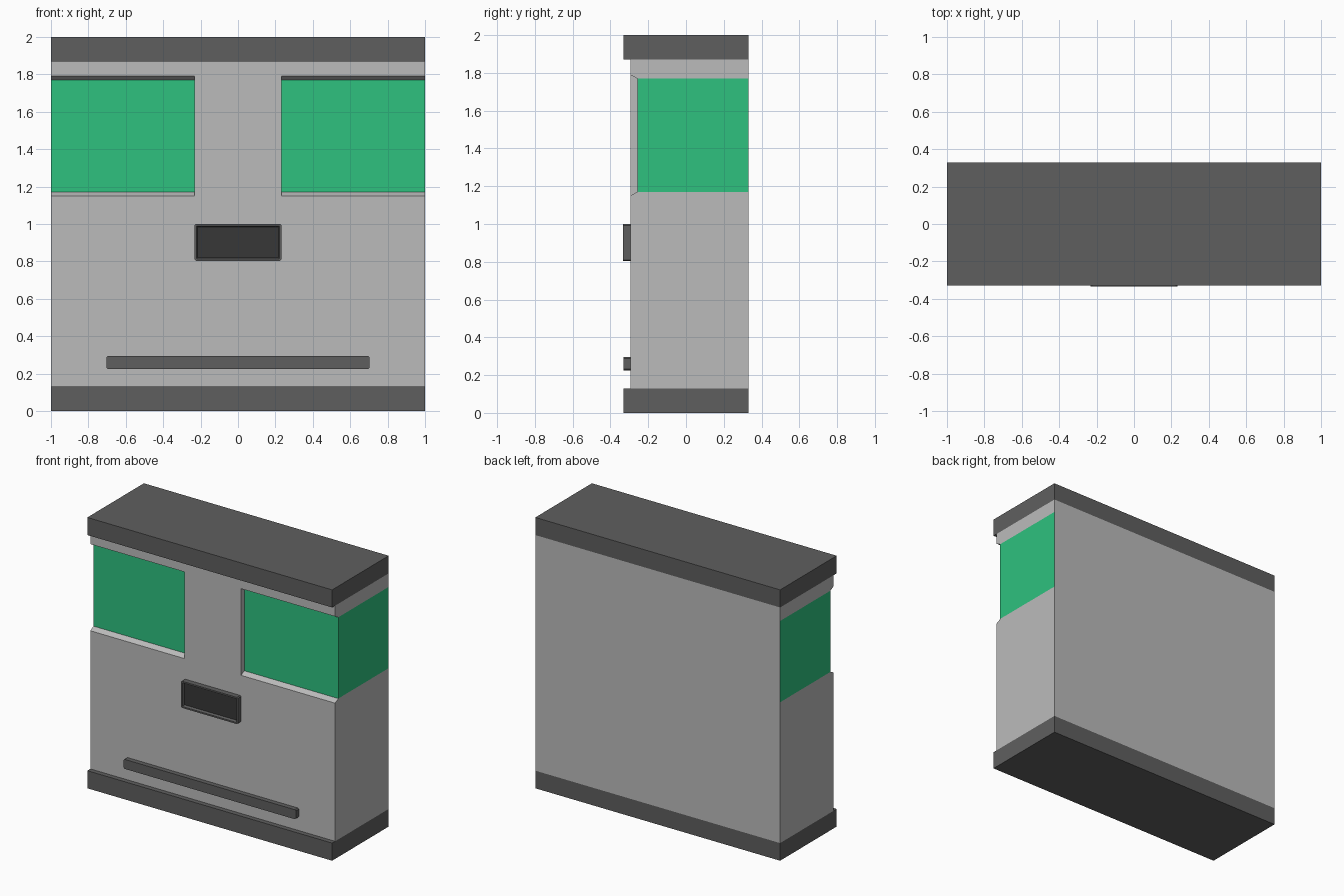
import bpy, bmesh
from mathutils import Vector

if "Cube" in bpy.data.objects:
    bpy.data.objects.remove(bpy.data.objects["Cube"])


def srgb(v):
    v /= 255
    return v / 12.92 if v <= 0.04045 else ((v + 0.055) / 1.055) ** 2.4


def material(name, r, g, b):
    m = bpy.data.materials.new(name)
    m.diffuse_color = (srgb(r), srgb(g), srgb(b), 1)
    m.use_nodes = True
    m.node_tree.nodes["Principled BSDF"].inputs["Base Color"].default_value = m.diffuse_color
    return m


LIGHT = material("light grey", 187, 187, 187)
DARK = material("dark grey", 95, 95, 95)
BLACK = material("charcoal", 55, 55, 55)
GREEN = material("green glass", 46, 193, 127)


def add_object(name, bm, *mats):
    bmesh.ops.recalc_face_normals(bm, faces=bm.faces)
    me = bpy.data.meshes.new(name)
    bm.to_mesh(me)
    bm.free()
    ob = bpy.data.objects.new(name, me)
    bpy.context.collection.objects.link(ob)
    for m in mats:
        me.materials.append(m)
    return ob


def box(x0, x1, y0, y1, z0, z1):
    bm = bmesh.new()
    bmesh.ops.create_cube(bm, size=1)
    for v in bm.verts:
        v.co = Vector((x1 if v.co.x > 0 else x0,
                       y1 if v.co.y > 0 else y0,
                       z1 if v.co.z > 0 else z0))
    return bm


def chamfer_corners(bm, w):
    # trim only the edges running front to back
    edges = [e for e in bm.edges
             if abs((e.verts[0].co - e.verts[1].co).normalized().y) > 0.9]
    bmesh.ops.bevel(bm, geom=edges, offset=w, segments=1, affect='EDGES')


def prism_x(profile, x0, x1):
    bm = bmesh.new()
    face = bm.faces.new([bm.verts.new((x0, y, z)) for y, z in profile])
    ext = bmesh.ops.extrude_face_region(bm, geom=[face])["geom"]
    verts = [g for g in ext if isinstance(g, bmesh.types.BMVert)]
    bmesh.ops.translate(bm, verts=verts, vec=(x1 - x0, 0, 0))
    return bm


FRONT, GLASS, BACK = -0.295, -0.258, 0.33
WIN_LOW, WIN_HIGH = 1.17, 1.77

# Main wall block with two wrap-around corner window recesses
body = add_object("wall_block", box(-1, 1, FRONT, BACK, 0.13, 1.87), LIGHT, GREEN)
recess = [(GLASS, WIN_LOW), (GLASS, WIN_HIGH),
          (FRONT, 1.79), (FRONT - 0.1, 1.79),
          (FRONT - 0.1, 1.15), (FRONT, 1.15)]
cutters = []
for side, x0, x1 in (("left", -1.1, -0.232), ("right", 0.232, 1.1)):
    cutter = add_object("window_cutter_" + side, prism_x(recess, x0, x1), LIGHT)
    cutter.hide_render = True
    cutters.append(cutter)
    mod = body.modifiers.new("window_" + side, 'BOOLEAN')
    mod.operation, mod.solver, mod.object = 'DIFFERENCE', 'EXACT', cutter
bpy.context.view_layer.update()
cut_mesh = bpy.data.meshes.new_from_object(
    body.evaluated_get(bpy.context.evaluated_depsgraph_get()))
body.modifiers.clear()
for c in cutters:
    bpy.data.objects.remove(c)

# Window glass: recessed front faces and the flush side faces at window height
bm = bmesh.new()
bm.from_mesh(cut_mesh)
for z in (WIN_LOW, WIN_HIGH):
    bmesh.ops.bisect_plane(bm, geom=bm.verts[:] + bm.edges[:] + bm.faces[:],
                           plane_co=(0, 0, z), plane_no=(0, 0, 1))
bm.normal_update()
for f in bm.faces:
    c = f.calc_center_median()
    in_band = WIN_LOW < c.z < WIN_HIGH
    on_side = abs(f.normal.x) > 0.9 and abs(c.x) > 0.99
    on_front = f.normal.y < -0.9 and abs(c.y - GLASS) < 0.005
    f.material_index = 1 if in_band and (on_side or on_front) else 0
bm.to_mesh(body.data)
bm.free()

# Base and roof bands
for name, z0, z1 in (("base_band", 0, 0.13), ("roof_band", 1.87, 2)):
    add_object(name, box(-1, 1, -0.33, BACK, z0, z1), DARK)

# Long low bar across the front
bm = box(-0.703, 0.703, -0.33, FRONT, 0.225, 0.295)
chamfer_corners(bm, 0.007)
add_object("front_bar", bm, DARK)

# Framed sign box with a recessed charcoal panel
bm = box(-0.232, 0.232, -0.334, FRONT, 0.803, 1.0)
chamfer_corners(bm, 0.007)
bm.normal_update()
panel = [f for f in bm.faces if f.normal.y < -0.9]
bmesh.ops.inset_region(bm, faces=panel, thickness=0.012)
bmesh.ops.inset_region(bm, faces=panel, thickness=0.006, depth=-0.02)
for f in panel:
    f.material_index = 1
add_object("sign_box", bm, DARK, BLACK)
